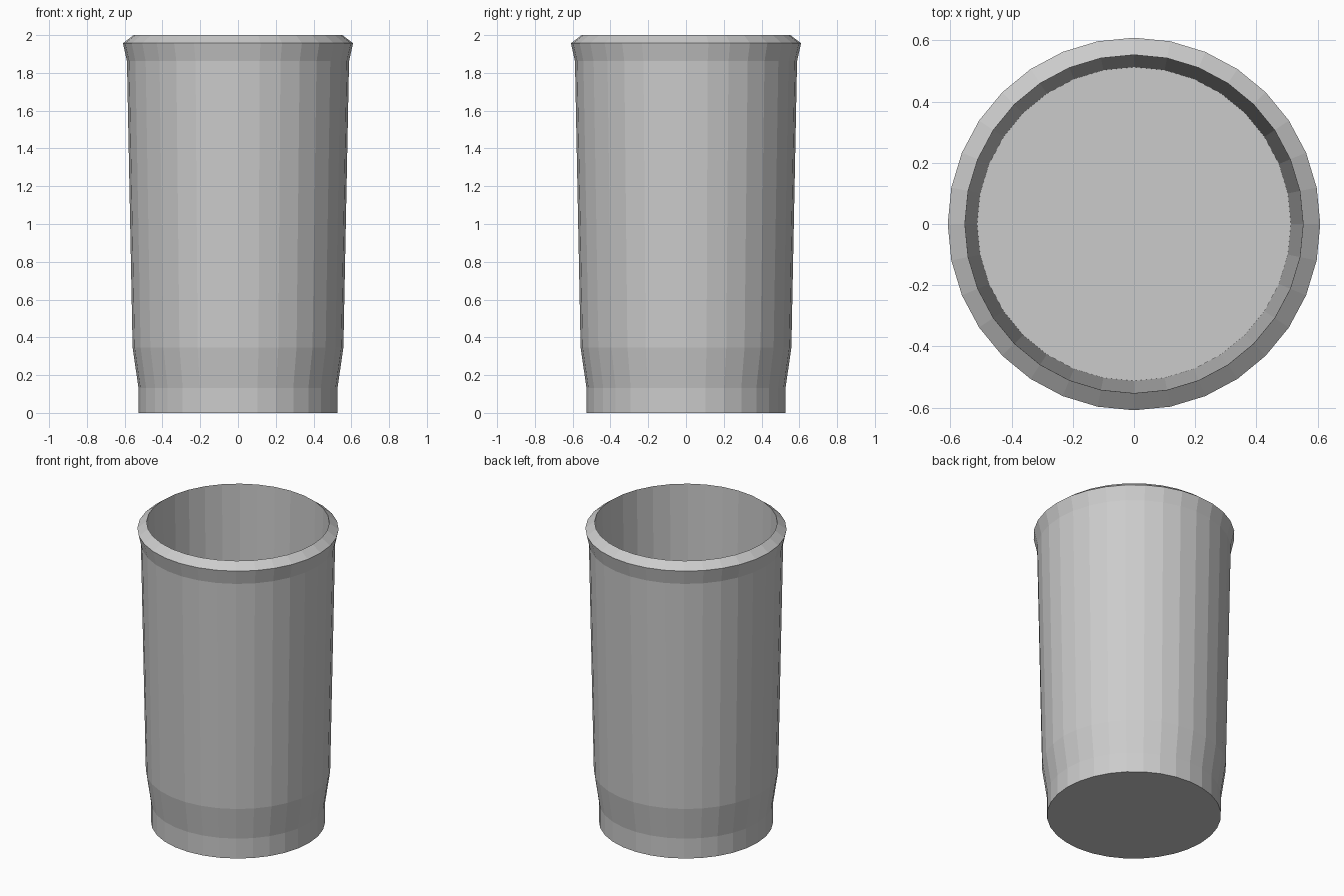
import bpy, bmesh
from math import cos, sin, tau

if "Cube" in bpy.data.objects:
    bpy.data.objects.remove(bpy.data.objects["Cube"])

SIDES = 32

# Outer wall from foot to lip, over the rim, then down the inner wall (radius, z)
PROFILE = [(0.527, 0), (0.527, 0.133), (0.558, 0.345), (0.588, 1.862),
           (0.609, 1.957), (0.553, 2.0), (0.513, 0.03)]


def lathe(name, profile, sides):
    """Spin a profile around z and cap both ends."""
    bm = bmesh.new()
    rings = [[bm.verts.new((r * cos(tau * i / sides), r * sin(tau * i / sides), z))
              for i in range(sides)] for r, z in profile]
    for a, b in zip(rings, rings[1:]):
        for i in range(sides):
            j = (i + 1) % sides
            bm.faces.new((a[i], a[j], b[j], b[i]))
    bm.faces.new(rings[0][::-1])   # underside
    bm.faces.new(rings[-1])        # inside floor
    bmesh.ops.recalc_face_normals(bm, faces=bm.faces)
    mesh = bpy.data.meshes.new(name)
    bm.to_mesh(mesh)
    bm.free()
    obj = bpy.data.objects.new(name, mesh)
    bpy.context.collection.objects.link(obj)
    return obj


# Flat-shaded tumbler
lathe("cup", PROFILE, SIDES)
